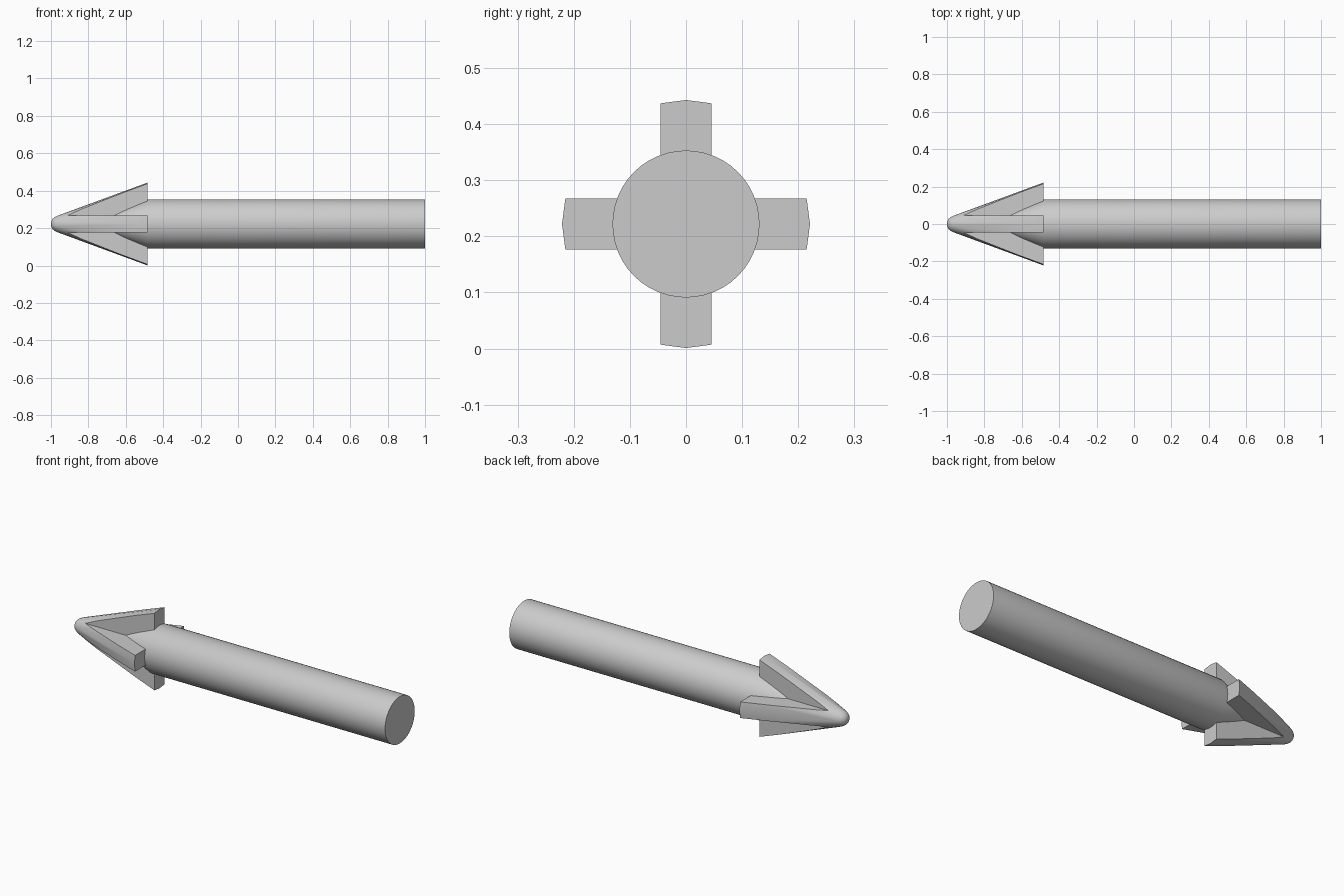
import bpy, bmesh, math

if "Cube" in bpy.data.objects:
    bpy.data.objects.remove(bpy.data.objects["Cube"])

AXIS_Z = 0.222   # height of the long axis
W = 0.045        # half thickness of a fin
REAR = -0.485    # back of the head


def make_object(name, bm):
    bmesh.ops.recalc_face_normals(bm, faces=bm.faces)
    mesh = bpy.data.meshes.new(name)
    bm.to_mesh(mesh)
    bm.free()
    obj = bpy.data.objects.new(name, mesh)
    bpy.context.collection.objects.link(obj)
    obj.location.z = AXIS_Z
    return obj


def revolve(name, profile, sides):
    """Solid of revolution about x from (x, radius) points, capped at both ends."""
    bm = bmesh.new()
    angles = [2 * math.pi * i / sides for i in range(sides)]
    rings = [[bm.verts.new((x, r * math.cos(a), r * math.sin(a))) for a in angles]
             for x, r in profile]
    for a, b in zip(rings, rings[1:]):
        for i in range(sides):
            j = (i + 1) % sides
            bm.faces.new((a[i], a[j], b[j], b[i]))
    bm.faces.new(rings[0])
    bm.faces.new(rings[-1])
    return make_object(name, bm)


def smooth(obj):
    bpy.ops.object.select_all(action='DESELECT')
    obj.select_set(True)
    bpy.context.view_layer.objects.active = obj
    bpy.ops.object.shade_smooth_by_angle(angle=math.radians(30))


# Round shaft, tapering where it runs into the head
shaft = revolve("shaft", [(-0.69, 0.053), (REAR, 0.131), (1.0, 0.131)], 48)
smooth(shaft)

# Round-nosed cone, to be cut down to four fins
head = revolve("finned_head", [(-1.0, 0.008), (-0.997, 0.018), (-0.990, 0.029),
                               (-0.978, 0.038), (-0.960, 0.046), (REAR, 0.221)], 24)

# Cross-shaped prism that leaves the fins
bm = bmesh.new()
L = 0.4
quarter = [(L, -W), (L, W), (W, W)]
outline = []
for k in range(4):
    c, s = [(1, 0), (0, 1), (-1, 0), (0, -1)][k]
    outline += [(c * y - s * z, s * y + c * z) for y, z in quarter]
face = bm.faces.new([bm.verts.new((-1.2, y, z)) for y, z in outline])
ext = bmesh.ops.extrude_face_region(bm, geom=[face])
for v in ext["geom"]:
    if isinstance(v, bmesh.types.BMVert):
        v.co.x = -0.2
cutter = make_object("fin_cutter", bm)

mod = head.modifiers.new("fins", 'BOOLEAN')
mod.operation = 'INTERSECT'
mod.solver = 'EXACT'
mod.object = cutter
bpy.ops.object.select_all(action='DESELECT')
head.select_set(True)
bpy.context.view_layer.objects.active = head
bpy.ops.object.modifier_apply(modifier=mod.name)
bpy.data.objects.remove(cutter, do_unlink=True)
smooth(head)
